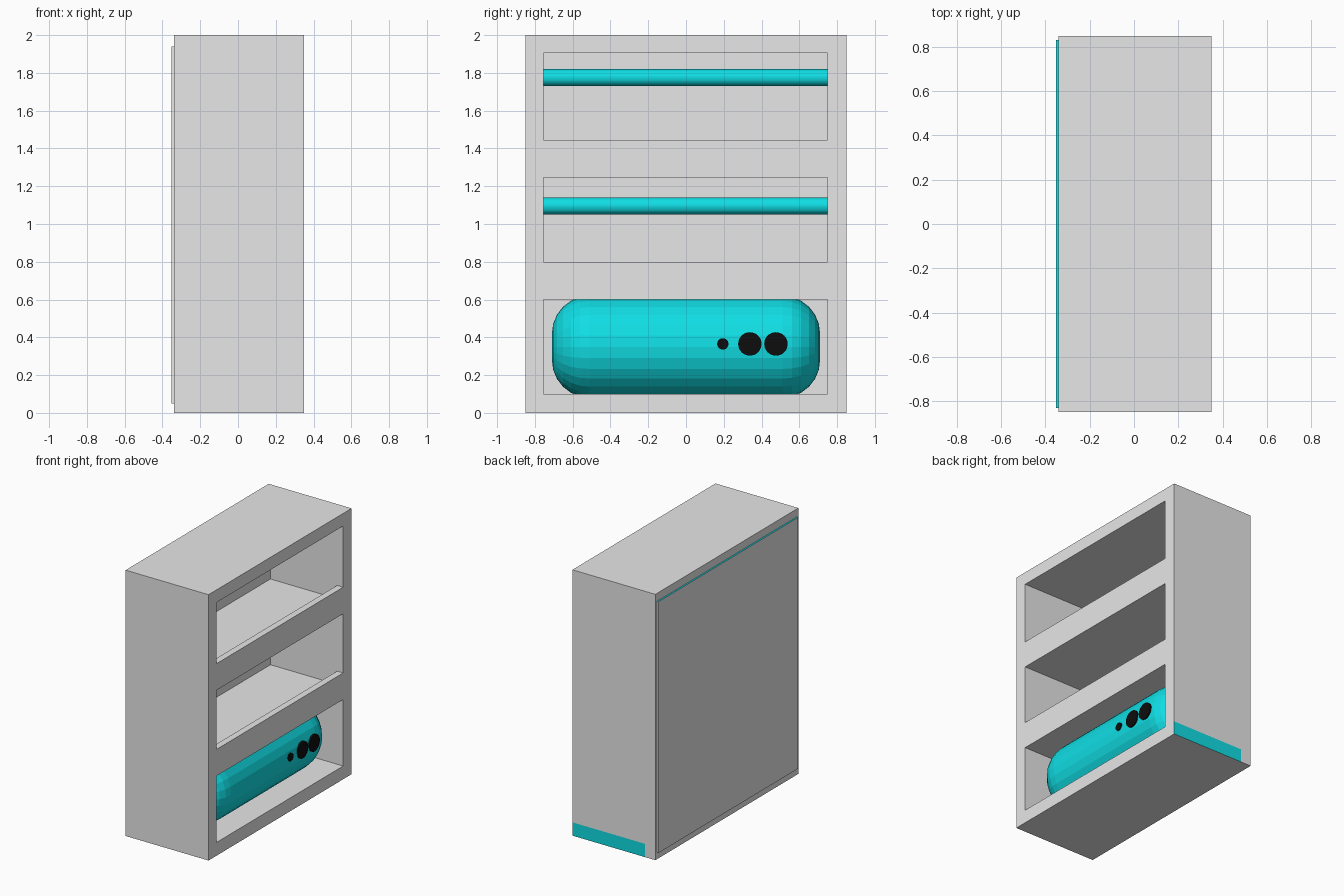
import bpy, bmesh, math
from mathutils import Matrix, Vector

if "Cube" in bpy.data.objects:
    bpy.data.objects.remove(bpy.data.objects["Cube"])


def material(name, rgb):
    m = bpy.data.materials.new(name)
    m.diffuse_color = (*rgb, 1)
    m.use_nodes = True
    m.node_tree.nodes["Principled BSDF"].inputs["Base Color"].default_value = m.diffuse_color
    return m


GRAY = material("light_gray", (0.8, 0.8, 0.8))
CYAN = material("cyan", (0.005, 0.73, 0.78))
BLACK = material("black", (0.004, 0.004, 0.004))


def finish(name, bm, mats):
    bmesh.ops.recalc_face_normals(bm, faces=bm.faces)
    me = bpy.data.meshes.new(name)
    bm.to_mesh(me)
    bm.free()
    for m in mats:
        me.materials.append(m)
    ob = bpy.data.objects.new(name, me)
    bpy.context.collection.objects.link(ob)
    return ob


def box(name, x, y, z, accent=None):
    """Gray box from ranges; faces looking along accent become cyan."""
    bm = bmesh.new()
    size = [b - a for a, b in (x, y, z)]
    mid = [(a + b) / 2 for a, b in (x, y, z)]
    bmesh.ops.create_cube(bm, size=1, matrix=Matrix.Translation(mid) @ Matrix.Diagonal((*size, 1)))
    bm.normal_update()
    if accent:
        for f in bm.faces:
            if f.normal.dot(Vector(accent)) > 0.9:
                f.material_index = 1
    return finish(name, bm, [GRAY, CYAN] if accent else [GRAY])


def cylinder(name, mat, radius, depth, centre, axis, segments):
    bm = bmesh.new()
    rot = Vector((0, 0, 1)).rotation_difference(Vector(axis)).to_matrix().to_4x4()
    bmesh.ops.create_cone(bm, cap_ends=True, segments=segments, radius1=radius, radius2=radius,
                          depth=depth, matrix=Matrix.Translation(centre) @ rot)
    return finish(name, bm, [mat])


BACK, FRONT = -0.34, 0.35      # cabinet opens towards +x
WALL = -0.255                  # inner face of the back board
Y0, Y1 = -0.755, 0.75          # inner faces of the side boards

# Carcass
box("bottom_board", (WALL, FRONT), (-0.85, 0.85), (0, 0.1), accent=(0, 1, 0))
box("top_board", (BACK, FRONT), (-0.85, 0.85), (1.905, 2))
box("left_side", (WALL, FRONT), (-0.85, Y0), (0.1, 1.905))
box("right_side", (WALL, FRONT), (Y1, 0.85), (0.1, 1.905))
box("back_board", (BACK, WALL), (-0.85, 0.85), (0, 1.905))
box("back_panel", (-0.352, BACK), (-0.83, 0.83), (0.05, 1.94), accent=(0, 0, 1))

# Shelves with a raised front lip
for level, z, top in (("lower", 0.6, 0.8), ("upper", 1.245, 1.445)):
    box(level + "_shelf", (WALL, FRONT), (Y0, Y1), (z, z + 0.1))
    box(level + "_shelf_lip", (FRONT - 0.05, FRONT), (Y0, Y1), (z + 0.1, top))

# Hanging rods
for level, x, z in (("lower", -0.05, 1.095), ("upper", -0.09, 1.775)):
    cylinder(level + "_rod", CYAN, 0.045, Y1 - Y0, (x, (Y0 + Y1) / 2, z), (0, 1, 0), 32)

# Tank: lathed profile with rounded ends, lying along y
R, BEND, HALF, SEG = 0.27, 0.2, 0.71, 28
arc = [(R - BEND + BEND * math.sin(a), HALF - BEND + BEND * math.cos(a))
       for a in (math.pi / 2 * i / 6 for i in range(7))]
profile = [(0, HALF)] + arc + [(r, -y) for r, y in reversed(arc)] + [(0, -HALF)]
bm = bmesh.new()
verts = [bm.verts.new((r, y, 0)) for r, y in profile]
edges = [bm.edges.new(p) for p in zip(verts, verts[1:])]
bmesh.ops.spin(bm, geom=verts + edges, cent=(0, 0, 0), axis=(0, 1, 0),
               angle=math.tau, steps=SEG, use_duplicate=False)
bmesh.ops.remove_doubles(bm, verts=bm.verts, dist=1e-4)
tank = finish("tank", bm, [CYAN])
tank.location = (0.03, 0, 0.35)

# Round black dials on the tank
for i, (y, r) in enumerate(((0.195, 0.03), (0.338, 0.062), (0.476, 0.062))):
    cylinder("dial_%d" % (i + 1), BLACK, r, 0.03, (0.29, y, 0.365), (1, 0, 0), 32)
